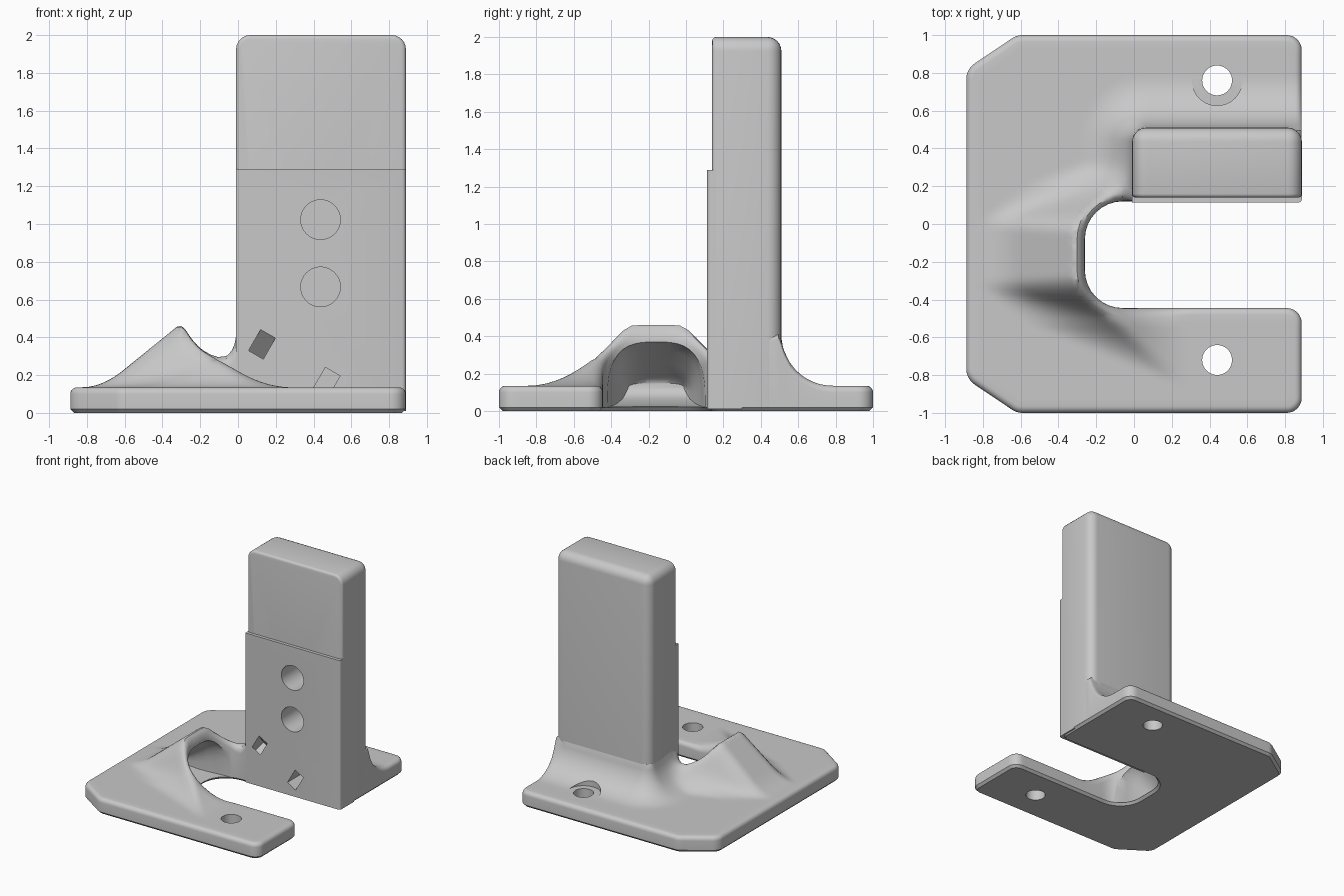
import bpy, bmesh, math
from mathutils import Vector, Matrix
from mathutils.geometry import delaunay_2d_cdt

if "Cube" in bpy.data.objects:
    bpy.data.objects.remove(bpy.data.objects["Cube"])

grey = bpy.data.materials.new("light grey")
grey.diffuse_color = (0.58, 0.58, 0.58, 1)
grey.use_nodes = True
grey.node_tree.nodes["Principled BSDF"].inputs["Base Color"].default_value = grey.diffuse_color


def finish(bm, name):
    bmesh.ops.recalc_face_normals(bm, faces=bm.faces)
    me = bpy.data.meshes.new(name)
    bm.to_mesh(me)
    bm.free()
    me.materials.append(grey)
    ob = bpy.data.objects.new(name, me)
    bpy.context.collection.objects.link(ob)
    return ob


def rounded(corners, step=0.03, seg=8):
    """Evenly sampled closed outline; corners are (x, y, radius)."""
    out, n = [], len(corners)
    for i, (x, y, r) in enumerate(corners):
        p = Vector((x, y))
        a = (Vector(corners[i - 1][:2]) - p).normalized()
        b = (Vector(corners[(i + 1) % n][:2]) - p).normalized()
        half = a.angle(b) / 2
        c = p + (a + b).normalized() * r / math.sin(half)
        s, e = p + a * r / math.tan(half) - c, p + b * r / math.tan(half) - c
        turn = math.atan2(s.x * e.y - s.y * e.x, s.dot(e))
        a0 = math.atan2(s.y, s.x)
        for k in range(seg + 1):
            t = a0 + turn * k / seg
            out.append(c + Vector((math.cos(t), math.sin(t))) * r)
    full = []
    for i, p in enumerate(out):
        q = out[(i + 1) % len(out)]
        m = max(1, int((q - p).length / step))
        full += [p.lerp(q, k / m) for k in range(m)]
    return full


def smin(a, b, k):
    h = max(k - abs(a - b), 0) / k
    return min(a, b) - h * h * k / 4


TOP = 0.135


def tower_dist(x, y):
    return max(math.hypot(max(0.06 - x, 0), max(y - 0.44, 0.15 - y, 0)) - 0.07, 0)


def height(x, y):
    # peaked mound around the slot end
    t, u = abs(y + 0.16) - 0.22, x + 0.3
    m = smin(0.475 + 0.81 * u, 0.475 - 0.95 * u, 0.05)
    m = smin(m, 0.37 + 0.7 * u - 1.75 * t, 0.1)
    k = 0.09 + 0.13 * min(max(t / 0.15, 0), 1)
    m = -smin(-m, -TOP, k) - TOP
    # cove running up to the tower
    d, r = tower_dist(x, y), 0.275
    f = r - math.sqrt(r * r - (r - d) ** 2) if d < r else 0
    return TOP + math.hypot(m, f)


# Base plate: rounded outline, domed rim, sculpted top
R = 0.888
line = rounded([(R, 1, .08), (-.62, 1, .1), (-R, .82, .1), (-R, -.82, .1),
                (-.62, -1, .1), (R, -1, .08), (R, -.445, .08), (-.26, -.445, .2),
                (-.26, .12, .2), (R, .12, .07)])
n = len(line)
inward = []
for i in range(n):
    t = (line[(i + 1) % n] - line[i - 1]).normalized()
    inward.append(Vector((-t.y, t.x)))


def rim_radius(p):
    if p.x > -0.3 and -0.5 < p.y < 0.2:
        return 0.035 + 0.025 * min(max((0.3 - p.x) / 0.3, 0), 1)
    return 0.035


pts, drop = [], []
for k in range(6):
    a = k / 5 * math.pi / 2
    for p, v in zip(line, inward):
        r = rim_radius(p)
        pts.append(p + v * r * (1 - math.cos(a)))
        drop.append(r * (1 - math.sin(a)))
extra = [Vector((-0.88 + 0.025 * i, -1 + 0.025 * j)) for i in range(71) for j in range(81)]
extra = [p for p in extra if not 0.001 < tower_dist(p.x, p.y) < 0.05]
for d in (0.001, 0.008, 0.02, 0.04):
    q = 0.07 + d
    extra += [Vector((0.06 - q, 0.165 + 0.025 * i)) for i in range(12)]
    extra += [Vector((0.06 - q * math.cos(i * math.pi / 16), 0.44 + q * math.sin(i * math.pi / 16)))
              for i in range(1, 9)]
    extra += [Vector((0.08 + 0.025 * i, 0.44 + q)) for i in range(30)]
for p in extra:
    if min((p - q).length_squared for q in line) > 0.068 ** 2:
        pts.append(p)
        drop.append(0)
co, _, faces, orig, _, _ = delaunay_2d_cdt(pts, [], [list(range(n))], 1, 1e-6)
bm = bmesh.new()
vs, rim = [], {}
for p, o in zip(co, orig):
    vs.append(bm.verts.new((p.x, p.y, height(p.x, p.y) - (drop[o[0]] if o else 0))))
    for i in o:
        if i < n:
            rim[i] = vs[-1]
for f in faces:
    bm.faces.new([vs[i] for i in f])
wall = [bm.verts.new((p.x, p.y, 0.02)) for p in line]
foot = [bm.verts.new((p.x + v.x * .02, p.y + v.y * .02, 0)) for p, v in zip(line, inward)]
for i in range(n):
    j = (i + 1) % n
    bm.faces.new((rim[i], rim[j], wall[j], wall[i]))
    bm.faces.new((wall[i], wall[j], foot[j], foot[i]))
bm.faces.new(foot)
bmesh.ops.delete(bm, geom=[v for v in bm.verts if not v.link_faces], context='VERTS')
base = finish(bm, "base_plate")


def box(lo, hi):
    bm = bmesh.new()
    bmesh.ops.create_cube(bm, size=1)
    for v in bm.verts:
        v.co = [lo[k] if v.co[k] < 0 else hi[k] for k in range(3)]
    return bm


def bevel(bm, test, width, seg):
    es = [e for e in bm.edges if test(e.verts[0].co, e.verts[1].co)]
    bmesh.ops.bevel(bm, geom=es, offset=width, segments=seg, profile=0.5, affect='EDGES')


# Tower: large rounds at the back and top, small ones around the front face
bm = box((-0.01, 0.14, 0.02), (0.889, 0.51, 2))
bevel(bm, lambda a, b: max(a.y, b.y) > 0.3 and max(a.z, b.z) > 1, 0.075, 6)
bevel(bm, lambda a, b: max(a.y, b.y) < 0.141 and max(a.z, b.z) > 1, 0.02, 3)
tower = finish(bm, "tower")

# Raised front panel
bm = box((-0.01, 0.113, 0.01), (0.889, 0.3, 1.29))
bevel(bm, lambda a, b: max(a.y, b.y) < 0.12 and min(a.x, b.x) > 0.8, 0.02, 3)
panel = finish(bm, "front_panel")


# Cutters
def cyl(name, at, r, depth, rot=None):
    bm = bmesh.new()
    bmesh.ops.create_cone(bm, cap_ends=True, segments=40, radius1=r, radius2=r, depth=depth,
                          matrix=Matrix.Translation(at) @ (rot or Matrix()))
    return finish(bm, name)


along_y = Matrix.Rotation(math.pi / 2, 4, 'X')
base_cuts = [cyl("front_bolt_hole", (0.44, -0.72, 0.1), 0.079, 0.6),
             cyl("back_bolt_hole", (0.44, 0.76, 0.1), 0.079, 0.6),
             cyl("counterbore", (0.44, 0.76, 0.336), 0.133, 0.4)]
face_cuts = [cyl("round_socket", (0.437, 0.15, z), 0.105, 0.4, along_y) for z in (0.667, 1.023)]
for x, z, tilt, hz in ((0.127, 0.363, -0.75, 0.047), (0.465, 0.155, 0, 0.073)):
    bm = box((-0.045, -0.2, -hz), (0.045, 0.2, hz))
    bmesh.ops.transform(bm, verts=bm.verts, matrix=Matrix.Translation((x, 0.113, z))
                        @ Matrix.Rotation(math.radians(30), 4, 'Y')
                        @ Matrix.Rotation(tilt, 4, 'X'))
    face_cuts.append(finish(bm, "square_socket"))

# Hollow beneath the mound, lofted from arched sections
bm = bmesh.new()
rings = []
for x, zb, zt, w in ((-.12, .022, .385, .265), (-.26, .024, .37, .25), (-.33, .028, .325, .235),
                     (-.42, .04, .255, .21), (-.5, .065, .195, .18), (-.54, .09, .172, .165),
                     (-.555, .12, .15, .15)):
    arch = [(w * math.copysign(abs(math.cos(a)) ** 0.65, math.cos(a)),
             zb + (zt - zb) * math.sin(a) ** 0.65)
            for a in (i * math.pi / 20 for i in range(1, 20))]
    sec = [(w, zb)] + arch + [(-w, zb)]
    rings.append([bm.verts.new((x, -0.16 + y, z)) for y, z in sec])
for a, b in zip(rings, rings[1:]):
    for i in range(len(a)):
        bm.faces.new((a[i - 1], a[i], b[i], b[i - 1]))
bm.faces.new(rings[0])
bm.faces.new(rings[-1])
base_cuts.append(finish(bm, "mound_hollow"))

for ob, cuts in ((base, base_cuts + face_cuts), (tower, face_cuts), (panel, face_cuts)):
    bpy.ops.object.select_all(action='DESELECT')
    ob.select_set(True)
    bpy.context.view_layer.objects.active = ob
    for c in cuts:
        mod = ob.modifiers.new("cut", 'BOOLEAN')
        mod.object, mod.solver = c, 'EXACT'
        bpy.ops.object.modifier_apply(modifier=mod.name)
    bpy.ops.object.shade_smooth_by_angle(angle=math.radians(35))
for c in base_cuts + face_cuts:
    bpy.data.objects.remove(c)
